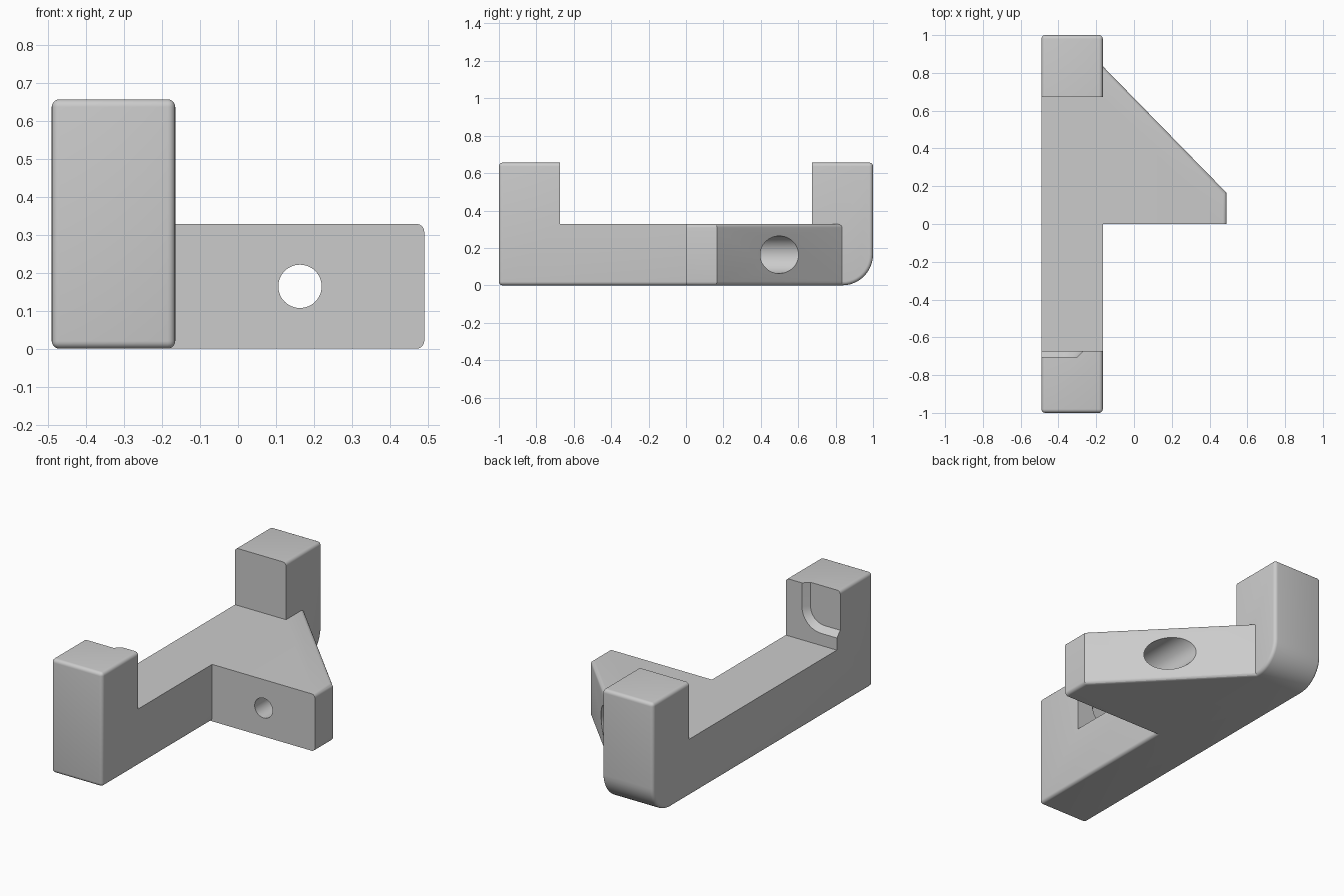
import bpy, bmesh
from math import sin, cos, pi, radians
from mathutils import Matrix, Vector

if "Cube" in bpy.data.objects:
    bpy.data.objects.remove(bpy.data.objects["Cube"])

SIDE, W, H = 0.49, 0.325, 0.328      # half width, bar width, bar height
INNER = -SIDE + W                    # inner side of the bar
FILLET = 0.02

grey = bpy.data.materials.new("light grey")
grey.use_nodes = True
grey.diffuse_color = (0.6, 0.6, 0.6, 1)
grey.node_tree.nodes["Principled BSDF"].inputs["Base Color"].default_value = grey.diffuse_color


def arc(cx, cy, r, start, end, n=12):
    angles = [radians(start + (end - start) * i / n) for i in range(n + 1)]
    return [(cx + r * cos(a), cy + r * sin(a)) for a in angles]


def loft(name, ring_a, ring_b, edge_test=None):
    """Closed solid between two matching rings, with optional rounded edges."""
    bm = bmesh.new()
    a = [bm.verts.new(p) for p in ring_a]
    b = [bm.verts.new(p) for p in ring_b]
    bm.faces.new(a)
    bm.faces.new(b[::-1])
    for i in range(len(a)):
        j = (i + 1) % len(a)
        bm.faces.new((a[j], a[i], b[i], b[j]))
    bmesh.ops.recalc_face_normals(bm, faces=bm.faces)
    if edge_test:
        bmesh.ops.bevel(bm, geom=[e for e in bm.edges if edge_test(e)], offset=FILLET,
                        segments=5, profile=0.5, affect='EDGES', clamp_overlap=False)
    mesh = bpy.data.meshes.new(name)
    bm.to_mesh(mesh)
    bm.free()
    mesh.materials.append(grey)
    obj = bpy.data.objects.new(name, mesh)
    bpy.context.collection.objects.link(obj)
    return obj


def box(name, lo, hi):
    ring = [(lo[0], lo[1]), (hi[0], lo[1]), (hi[0], hi[1]), (lo[0], hi[1])]
    return loft(name, [(x, y, lo[2]) for x, y in ring], [(x, y, hi[2]) for x, y in ring])


def bore(name, x, z, r, y0, y1):
    ring = arc(x, z, r, 0, 360, 48)[:-1]
    return loft(name, [(u, y0, v) for u, v in ring], [(u, y1, v) for u, v in ring])


def combine(target, other, operation):
    mod = target.modifiers.new(operation.lower(), 'BOOLEAN')
    mod.operation, mod.solver, mod.object = operation, 'EXACT', other
    bpy.context.view_layer.objects.active = target
    bpy.ops.object.modifier_apply(modifier=mod.name)
    bpy.data.objects.remove(other)


# Long body: side profile with a large rounded heel, all outer edges filleted
R = 0.165
side = [(-1, 0)] + arc(1 - R, R, R, -90, 0) + [(1, 2 * H), (-1, 2 * H)]
body = loft("bracket_body", [(-SIDE, y, z) for y, z in side], [(INNER, y, z) for y, z in side],
            lambda e: e.calc_face_angle() > radians(30))

# Gap between the two end posts
combine(body, box("gap_cutter", (-1, -0.673, H), (1, 0.673, 1)), 'DIFFERENCE')

# Triangular side wing, filleted along the outer top and bottom edges
plan = [(-0.3, 0), (SIDE, 0), (SIDE, R), (INNER, 0.835), (-0.3, 0.835)]


def wing_edge(e):
    p, q = (v.co for v in e.verts)
    outer = min(p.x, q.x) > INNER - 0.01 and max(p.y, q.y) > 0.1
    return outer and abs(p.z - q.z) < 0.001


wing = loft("side_wing", [(x, y, 0) for x, y in plan], [(x, y, H) for x, y in plan], wing_edge)
combine(body, wing, 'UNION')

# Screw hole with a wide counterbore opening through the slanted face
combine(body, bore("screw_cutter", 0.163, H / 2, 0.057, -0.1, 0.5), 'DIFFERENCE')
combine(body, bore("counterbore_cutter", 0.163, H / 2, 0.1, R, 0.95), 'DIFFERENCE')


# Shallow chamfered recess on the inside of the front post
def recess(y, r):
    cx, cz = -0.39, 0.52
    outline = arc(cx, cz, r, -90, 0) + [(cx + r, 0.8), (-0.6, 0.8), (-0.6, cz - r)]
    return [(x, y, z) for x, z in outline]


combine(body, loft("recess_cutter", recess(-0.705, 0.09), recess(-0.645, 0.15)), 'DIFFERENCE')

# Smooth fillets, crisp edges
bpy.ops.object.select_all(action='DESELECT')
body.select_set(True)
bpy.context.view_layer.objects.active = body
bpy.ops.object.shade_smooth_by_angle(angle=radians(30))
